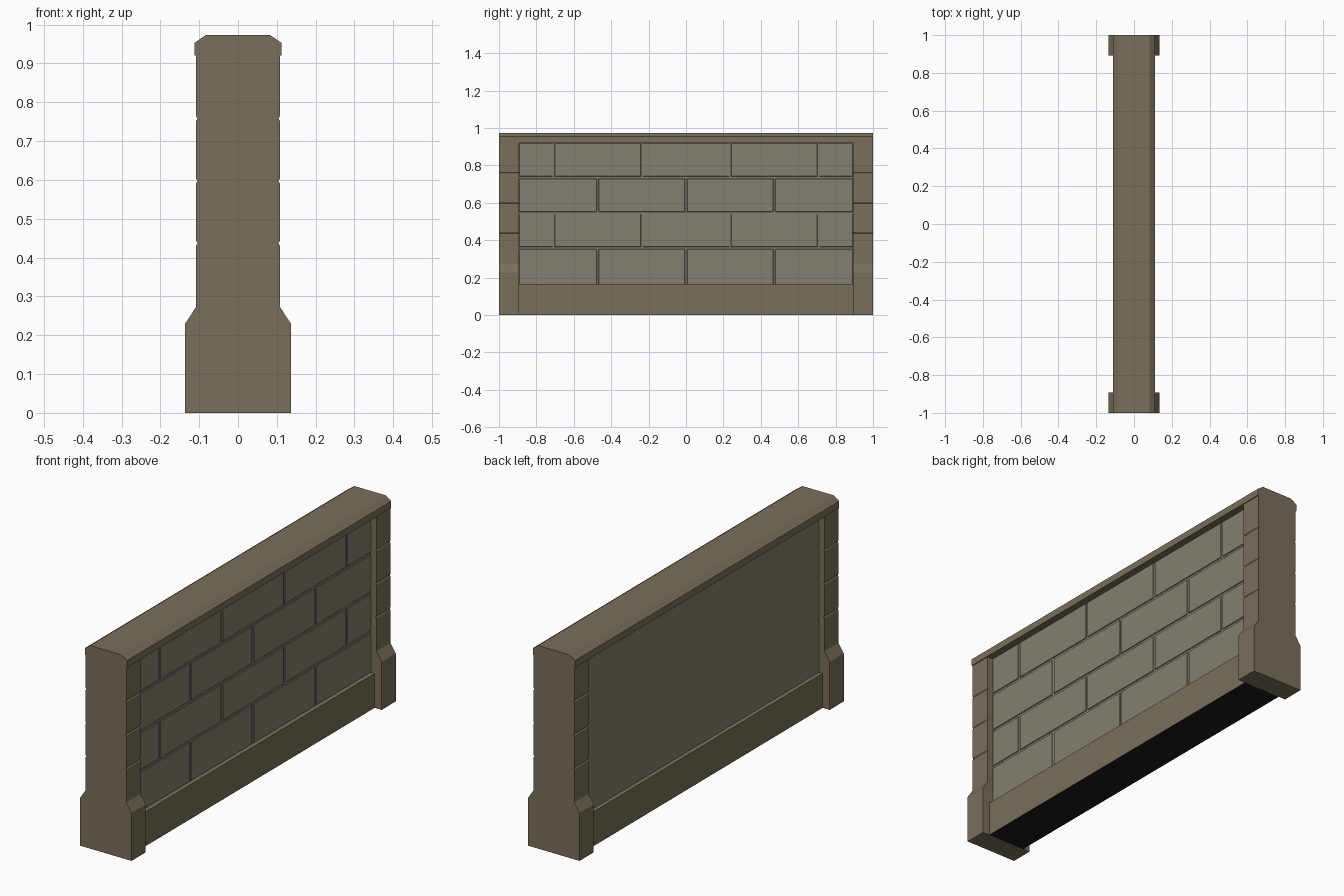
import bpy, bmesh

if "Cube" in bpy.data.objects:
    bpy.data.objects.remove(bpy.data.objects["Cube"])


def material(name, rgb):
    m = bpy.data.materials.new(name)
    m.diffuse_color = (*rgb, 1)
    m.use_nodes = True
    m.node_tree.nodes["Principled BSDF"].inputs["Base Color"].default_value = m.diffuse_color
    return m


STONE = material("tan_stone", (0.19, 0.16, 0.105))
BRICK = material("grey_brick", (0.235, 0.21, 0.17))
DARK = material("dark_underside", (0.01, 0.01, 0.01))


def finish(name, bm, mat):
    bmesh.ops.recalc_face_normals(bm, faces=bm.faces)
    mesh = bpy.data.meshes.new(name)
    bm.to_mesh(mesh)
    bm.free()
    mesh.materials.append(mat)
    ob = bpy.data.objects.new(name, mesh)
    bpy.context.collection.objects.link(ob)
    return ob


def extrude_y(name, half, y0, y1, mat):
    """Mirror a right-hand (x, z) profile and extrude it along y."""
    outline = half + [(-x, z) for x, z in reversed(half)]
    bm = bmesh.new()
    face = bm.faces.new([bm.verts.new((x, y0, z)) for x, z in outline])
    ext = bmesh.ops.extrude_face_region(bm, geom=[face])["geom"]
    bmesh.ops.translate(bm, vec=(0, y1 - y0, 0),
                        verts=[v for v in ext if isinstance(v, bmesh.types.BMVert)])
    return finish(name, bm, mat)


def add_box(bm, lo, hi):
    verts = bmesh.ops.create_cube(bm, size=1)["verts"]
    for v in verts:
        v.co = [lo[i] + (v.co[i] + 0.5) * (hi[i] - lo[i]) for i in range(3)]


# End pillars: flared foot and a shaft with shallow V joints
W = 0.108
pillar = [(0.136, 0), (0.136, 0.23), (W, 0.273)]
for z in (0.437, 0.597, 0.758):
    pillar += [(W, z - 0.006), (W - 0.004, z), (W, z + 0.006)]
pillar.append((W, 0.92))
extrude_y("front_pillar", pillar, -1, -0.893, STONE)
extrude_y("back_pillar", pillar, 0.893, 1, STONE)

# Coping along the top with chamfered edges
extrude_y("coping", [(0.112, 0.92), (0.112, 0.953), (0.083, 0.973)], -1, 1, STONE)

# Plinth between the pillars, with a dark underside
plinth = extrude_y("plinth", [(0.099, 0), (0.099, 0.165)], -0.893, 0.893, STONE)
plinth.data.materials.append(DARK)
for p in plinth.data.polygons:
    if p.normal.z < -0.9:
        p.material_index = 1

# Wall panel core, plain on the left side
bm = bmesh.new()
add_box(bm, (-0.079, -0.893, 0.165), (0.076, 0.893, 0.92))
finish("wall_panel", bm, BRICK)

# Bricks in running bond on the right side
END, GAP, LENGTH = 0.893, 0.005, 0.472
bm = bmesh.new()
rows = [0.165, 0.358, 0.546, 0.735, 0.92]
for r in range(4):
    if r % 2 == 0:
        joints = [-LENGTH, 0, LENGTH]
    else:
        joints = [(k - 1.5) * LENGTH for k in range(4)]
    edges = [-END] + joints + [END]
    z0 = rows[r] + (GAP if r else 0)
    z1 = rows[r + 1] - (GAP if r < 3 else 0)
    for i in range(len(edges) - 1):
        y0 = edges[i] + (GAP if i else 0)
        y1 = edges[i + 1] - (GAP if i < len(edges) - 2 else 0)
        add_box(bm, (0.074, y0, z0), (0.08, y1, z1))
bricks = finish("bricks", bm, BRICK)
bevel = bricks.modifiers.new("edge_bevel", "BEVEL")
bevel.width = 0.002
bevel.segments = 1
